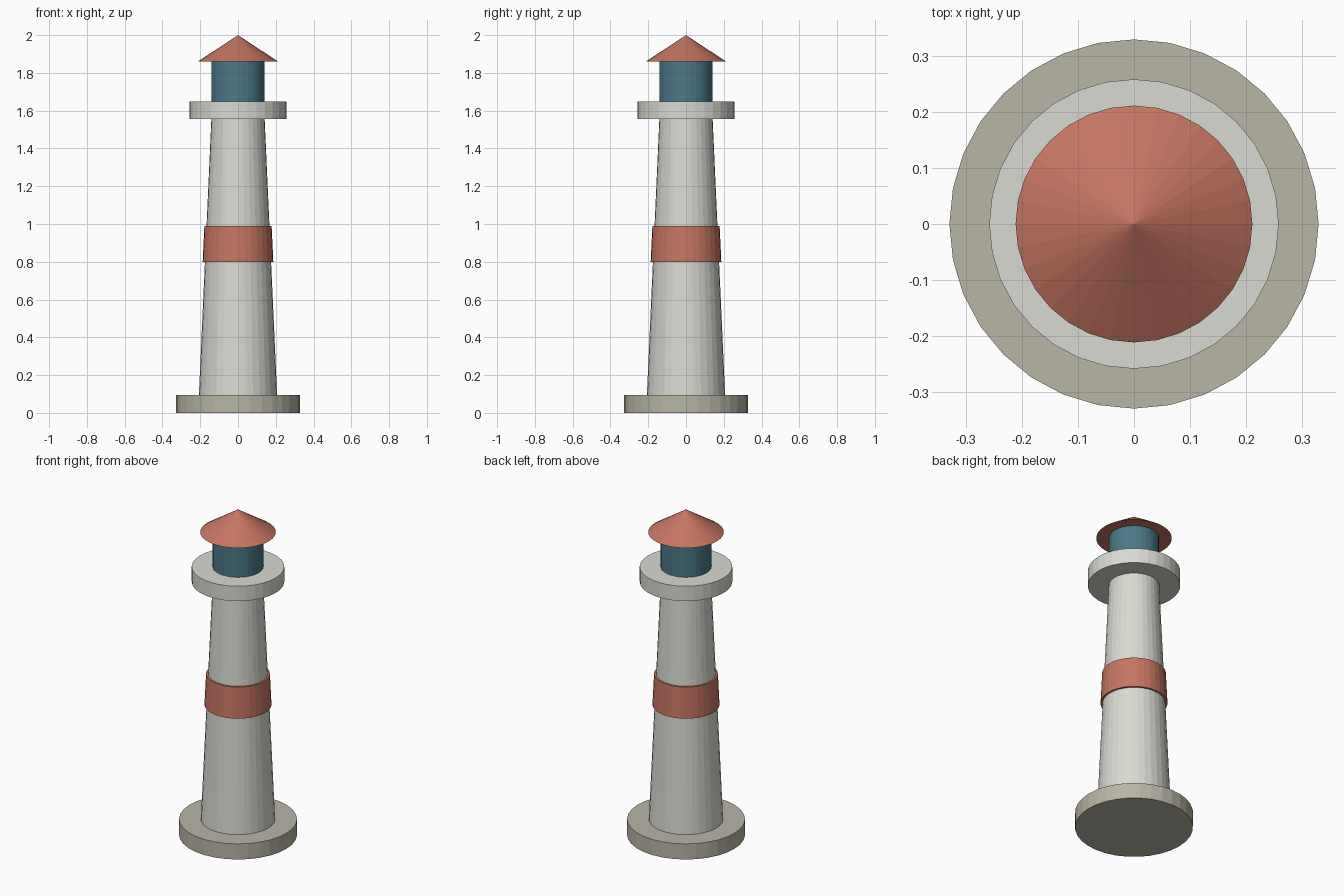
import bpy, bmesh
from mathutils import Matrix

if "Cube" in bpy.data.objects:
    bpy.data.objects.remove(bpy.data.objects["Cube"])

SIDES = 32


def material(name, rgb):
    mat = bpy.data.materials.new(name)
    mat.diffuse_color = (*rgb, 1.0)
    mat.use_nodes = True
    mat.node_tree.nodes["Principled BSDF"].inputs["Base Color"].default_value = mat.diffuse_color
    return mat


stone = material("stone", (0.48, 0.46, 0.38))
white = material("white", (0.70, 0.70, 0.65))
red = material("red", (0.56, 0.18, 0.12))
glass = material("glass", (0.07, 0.19, 0.25))


def tier(name, z0, z1, r0, r1, mat):
    """Flat-shaded round section from z0 to z1, tapering from r0 to r1."""
    bm = bmesh.new()
    bmesh.ops.create_cone(bm, cap_ends=True, segments=SIDES,
                          radius1=r0, radius2=r1, depth=z1 - z0,
                          matrix=Matrix.Translation((0, 0, (z0 + z1) / 2)))
    bmesh.ops.remove_doubles(bm, verts=bm.verts, dist=1e-5)
    mesh = bpy.data.meshes.new(name)
    bm.to_mesh(mesh)
    bm.free()
    mesh.materials.append(mat)
    obj = bpy.data.objects.new(name, mesh)
    bpy.context.collection.objects.link(obj)
    return obj


# Foundation and tapered tower with its painted band
tier("base", 0.0, 0.096, 0.329, 0.329, stone)
tier("tower", 0.096, 1.556, 0.207, 0.141, white)
tier("band", 0.80, 0.99, 0.187, 0.178, red)

# Gallery, lantern room and pointed roof
tier("gallery", 1.556, 1.648, 0.258, 0.258, white)
tier("lantern_room", 1.648, 1.861, 0.141, 0.141, glass)
tier("roof", 1.861, 2.0, 0.211, 0.0, red)
